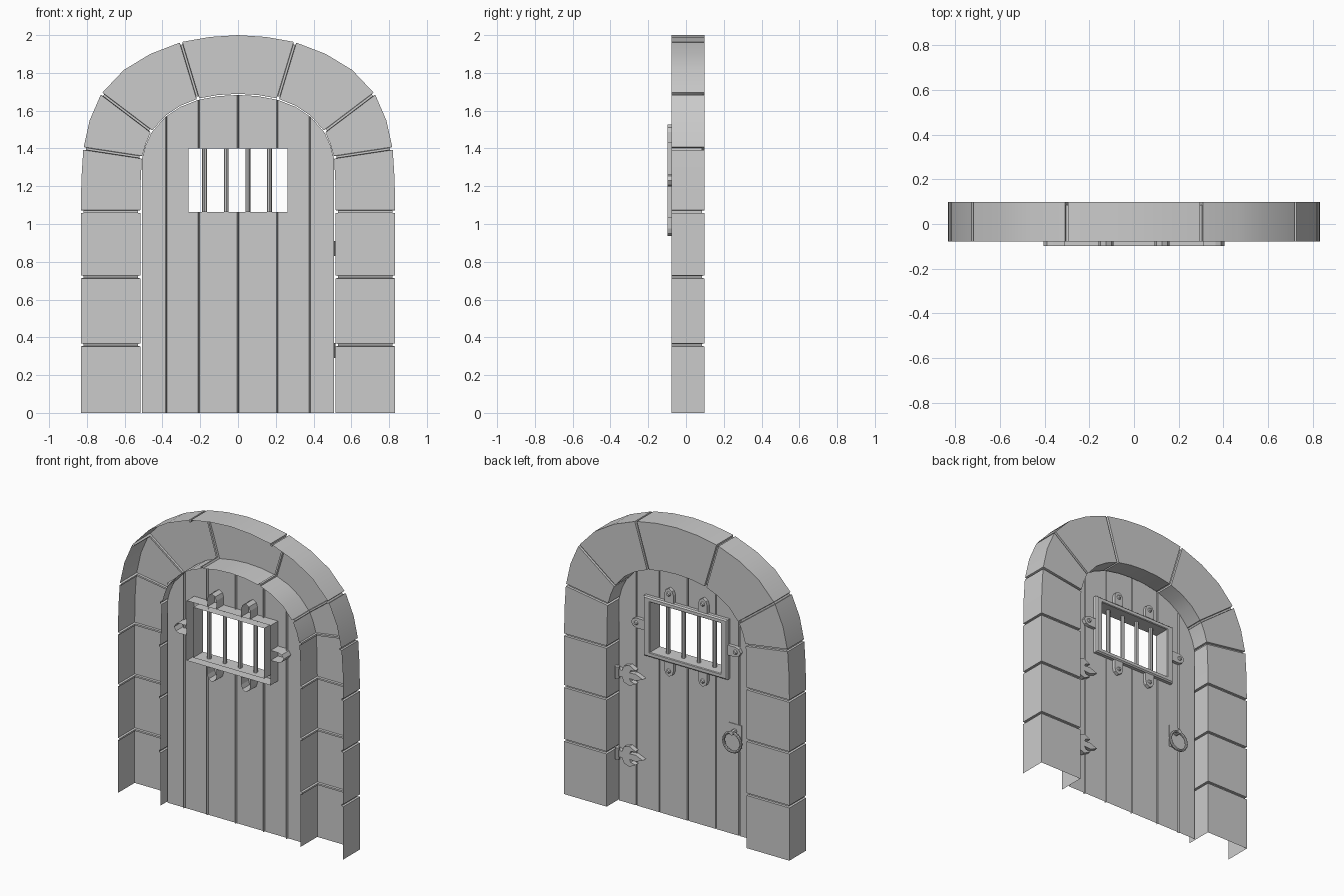
import bpy, bmesh, math

if "Cube" in bpy.data.objects:
    bpy.data.objects.remove(bpy.data.objects["Cube"])

BACK, FRONT, LUG_BACK, DOOR_Y = -0.078, 0.098, -0.098, -0.02


def make(name, verts, faces, smooth=False):
    me = bpy.data.meshes.new(name)
    me.from_pydata(verts, [], faces)
    ob = bpy.data.objects.new(name, me)
    bpy.context.collection.objects.link(ob)
    if smooth:
        bpy.context.view_layer.objects.active = ob
        ob.select_set(True)
        bpy.ops.object.shade_smooth_by_angle(angle=math.radians(25))
        ob.select_set(False)
    return ob


def loft(name, stations, closed=False, smooth=False):
    # join equal-length point paths into one open shell
    n, m = len(stations), len(stations[0])
    verts = [p for s in stations for p in s]
    faces = []
    for j in range(n if closed else n - 1):
        a, b = j * m, ((j + 1) % n) * m
        faces += [(a + k, a + k + 1, b + k + 1, b + k) for k in range(m - 1)]
    return make(name, verts, faces, smooth)


def shell(name, outline, y0, y1):
    # (x, z) outline with a face at y1 and walls back to y0, open behind
    area = sum(a[0] * b[1] - b[0] * a[1] for a, b in zip(outline, outline[1:] + outline[:1]))
    pts = outline[::-1] if area > 0 else outline
    n = len(pts)
    verts = [(x, y1, z) for x, z in pts] + [(x, y0, z) for x, z in pts]
    faces = [tuple(range(n))]
    faces += [((i + 1) % n, i, n + i, n + (i + 1) % n) for i in range(n)]
    return make(name, verts, faces)


def solid(name, kind, loc, rot=(0, 0, 0), **kw):
    getattr(bpy.ops.mesh, kind)(location=loc, rotation=rot, **kw)
    ob = bpy.context.object
    ob.name = name
    return ob


# Stone surround: outer x, z, inner x, z, and whether a mortar joint lies here
half = [
    (.832, 0, .517, 0, 0), (.832, .36, .517, .36, 1), (.832, .72, .517, .72, 1),
    (.832, 1.065, .517, 1.065, 1), (.829, 1.24, .515, 1.23, 0),
    (.818, 1.40, .508, 1.353, 1), (.785, 1.55, .488, 1.425, 0),
    (.722, 1.69, .458, 1.49, 1), (.605, 1.815, .385, 1.573, 0),
    (.465, 1.90, .305, 1.626, 0), (.302, 1.962, .212, 1.663, 1),
    (.15, 1.99, .105, 1.683, 0)]
arch = half + [(0, 2, 0, 1.689, 0)] + [(-a, b, -c, d, e) for a, b, c, d, e in half[::-1]]

GAP, DEEP = 0.008, 0.013
stations = []
for ox, oz, ix, iz, joint in arch:
    dx, dz = ox - ix, oz - iz
    length = math.hypot(dx, dz)
    dx, dz = dx / length, dz / length
    steps = [(-GAP, 0), (-GAP * .7, DEEP), (GAP * .7, DEEP), (GAP, 0)] if joint else [(0, 0)]
    for off, d in steps:
        o = (ox - dz * off - dx * d, oz + dx * off - dz * d)
        i = (ix - dz * off + dx * d, iz + dx * off + dz * d)
        stations.append([(o[0], BACK, o[1]), (o[0], FRONT - d, o[1]),
                         (i[0], FRONT - d, i[1]), (i[0], BACK, i[1])])
loft("stone_arch", stations, smooth=True)

# Plank door: vertical strips with grooves, arched top and a window opening
curve = sorted({(c, d) for a, b, c, d, e in arch if d > 1.3})


def top(x):
    for (x0, z0), (x1, z1) in zip(curve, curve[1:]):
        if x0 <= x <= x1:
            return z0 + (z1 - z0) * (x - x0) / (x1 - x0) - .006
    return 1.34


WX, WZ0, WZ1 = 0.262, 1.063, 1.40
grooves = [-.38, -.21, 0, .21, .38]
cols = {round(g + o, 4): (DOOR_Y - .014 if o == 0 else DOOR_Y)
        for g in grooves for o in (-.005, 0, .005)}
for x in [-.508, .508, -WX, WX] + [c[0] for c in curve if abs(c[0]) < .5]:
    cols.setdefault(round(x, 4), DOOR_Y)
verts, faces = [], []
xs = sorted(cols)
for x0, x1 in zip(xs, xs[1:]):
    inside = abs((x0 + x1) / 2) < WX
    for lo, hi in ([(0, WZ0), (WZ1, None)] if inside else [(0, None)]):
        k = len(verts)
        verts += [(x0, cols[x0], lo), (x0, cols[x0], hi or top(x0)),
                  (x1, cols[x1], hi or top(x1)), (x1, cols[x1], lo)]
        faces.append((k, k + 1, k + 2, k + 3))
door = make("plank_door", verts, faces)
bm = bmesh.new()
bm.from_mesh(door.data)
bmesh.ops.remove_doubles(bm, verts=bm.verts, dist=1e-5)
bm.to_mesh(door.data)
bm.free()

# Window frame: hollow channel open at the -y side
frame = []
for sx, sz in [(1, -1), (1, 1), (-1, 1), (-1, -1)]:
    path = [(.31, .2, LUG_BACK), (.31, .2, .002), (.302, .192, .01),
            (WX + .005, .172, .01), (WX, .168, .005), (WX, .168, LUG_BACK)]
    frame.append([(sx * w, y, 1.231 + sz * h) for w, h, y in path])
loft("window_frame", frame, closed=True)

# Window bars
for x in (-.177, -.062, .052, .166):
    solid("window_bar", "primitive_cylinder_add", (x, -.05, 1.231),
          vertices=8, radius=.013, depth=.337, end_fill_type='NOTHING')

# Frame lugs with bolts
for cx, cz, ang in [(-.125, 1.431, 90), (.125, 1.431, 90), (-.125, 1.031, -90),
                    (.125, 1.031, -90), (.31, 1.231, 0), (-.31, 1.231, 180)]:
    c, s = round(math.cos(math.radians(ang))), round(math.sin(math.radians(ang)))
    tab = [(0, -.033), (.055, -.033), (.08, -.024), (.095, 0),
           (.08, .024), (.055, .033), (0, .033)]
    shell("frame_lug", [(cx + c * u - s * v, cz + s * u + c * v) for u, v in tab],
          LUG_BACK, .003)
    solid("lug_bolt", "primitive_cone_add", (cx + c * .057, .009, cz + s * .057),
          (-math.pi / 2, 0, 0), vertices=8, radius1=.016, radius2=.009, depth=.014)

# Forked hinges
prong = [(0, .028), (.05, .02), (.065, .055), (.105, .068), (.15, .045),
         (.115, .036), (.105, .018), (.15, .022)]
leaf = prong + [(.205, 0)] + [(u, -v) for u, v in prong[::-1]]
for z in (.33, .87):
    shell("hinge", [(.515 - u, z + v) for u, v in leaf], DOOR_Y, .012)
    solid("hinge_pin", "primitive_cylinder_add", (.5, .008, z),
          vertices=8, radius=.016, depth=.08)

# Ring handle with its lock plate and pivot
HX, HZ = -.35, .63
shell("lock_plate", [(HX - .05, HZ - .04), (HX + .05, HZ - .04),
                     (HX + .05, HZ + .11), (HX - .05, HZ + .11)], DOOR_Y, DOOR_Y + .004)
ring = solid("handle_ring", "primitive_torus_add", (HX, .012, HZ), (math.pi / 2, 0, 0),
             major_segments=20, minor_segments=8, major_radius=.064, minor_radius=.009)
bpy.ops.object.shade_smooth_by_angle()
solid("handle_pivot", "primitive_cylinder_add", (HX, .002, HZ + .064),
      (math.pi / 2, 0, 0), vertices=8, radius=.015, depth=.044)
